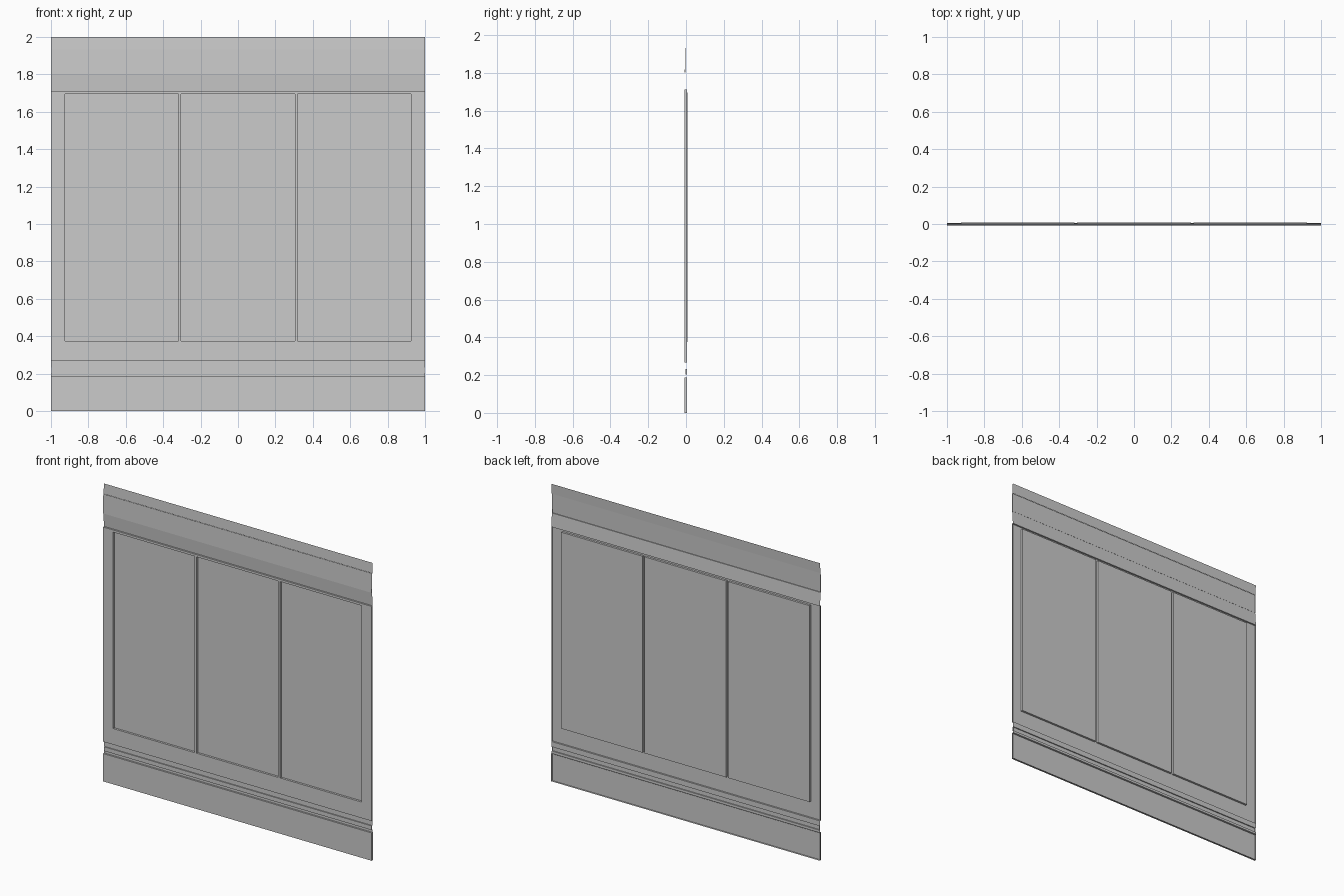
import bpy, bmesh

if "Cube" in bpy.data.objects:
    bpy.data.objects.remove(bpy.data.objects["Cube"])

BASE, FRONT, GLASS = 0.004, -0.007, 0.007


def make_object(name, quads):
    """Thin sheet object from quads, with shared edges welded."""
    bm = bmesh.new()
    for q in quads:
        bm.faces.new([bm.verts.new(p) for p in q])
    bmesh.ops.remove_doubles(bm, verts=bm.verts, dist=0.0001)
    mesh = bpy.data.meshes.new(name)
    bm.to_mesh(mesh)
    bm.free()
    obj = bpy.data.objects.new(name, mesh)
    bpy.context.collection.objects.link(obj)
    return obj


def panel(x0, x1, z0, z1, y_low, y_high=None):
    """Front-facing sheet, optionally leaning from y_low to y_high."""
    y_high = y_low if y_high is None else y_high
    return [(x0, y_low, z0), (x1, y_low, z0), (x1, y_high, z1), (x0, y_high, z1)]


def rim(x0, x1, z0, z1, yb, y_low, y_high=None):
    """Four edge faces joining a front outline to the plane yb."""
    f = panel(x0, x1, z0, z1, y_low, y_high)
    b = panel(x0, x1, z0, z1, yb)
    return [[f[i], b[i], b[(i + 1) % 4], f[(i + 1) % 4]] for i in range(4)]


def raised(name, z0, z1, yb, y_low, y_high=None, w=1.0):
    """Raised band, open at the back."""
    return make_object(name, [panel(-w, w, z0, z1, y_low, y_high)]
                       + rim(-w, w, z0, z1, yb, y_low, y_high))


# Wall strips between the raised bands
make_object("top_wall_strip", [panel(-1, 1, 1.932, 2.0, -0.001, 0.003)])
make_object("sloped_soffit", [panel(-1, 1, 1.711, 1.802, BASE, -0.003)])
make_object("sill_wall_strip", [panel(-1, 1, 0.232, 0.267, BASE)])
make_object("lower_wall_strip", [panel(-1, 1, 0.187, 0.204, BASE)])

# Raised bands
raised("fascia_board", 1.802, 1.932, -0.002, -0.007, -0.004)
raised("sill_rail", 0.204, 0.232, BASE, -0.003, w=0.996)
raised("plinth", 0.0, 0.187, BASE + 0.002, FRONT)

# Window frame: rails, stiles and the outer rim
Z0, Z1, W0, W1 = 0.267, 1.711, 0.375, 1.696
windows = [(-0.924, -0.319), (-0.304, 0.304), (0.319, 0.924)]
edges = [-1] + [x for pair in windows for x in pair] + [1]
frame = rim(-1, 1, Z0, Z1, BASE, FRONT)
for i in range(len(edges) - 1):
    x0, x1 = edges[i], edges[i + 1]
    frame += [panel(x0, x1, Z0, W0, FRONT), panel(x0, x1, W1, Z1, FRONT)]
    if i % 2 == 0:
        frame.append(panel(x0, x1, W0, W1, FRONT))
make_object("window_frame", frame)

# Recessed panes, with reveals facing into each opening
for x0, x1 in windows:
    reveals = [q[::-1] for q in rim(x0, x1, W0, W1, GLASS, FRONT)]
    make_object("window_pane", [panel(x0, x1, W0, W1, GLASS)] + reveals)
